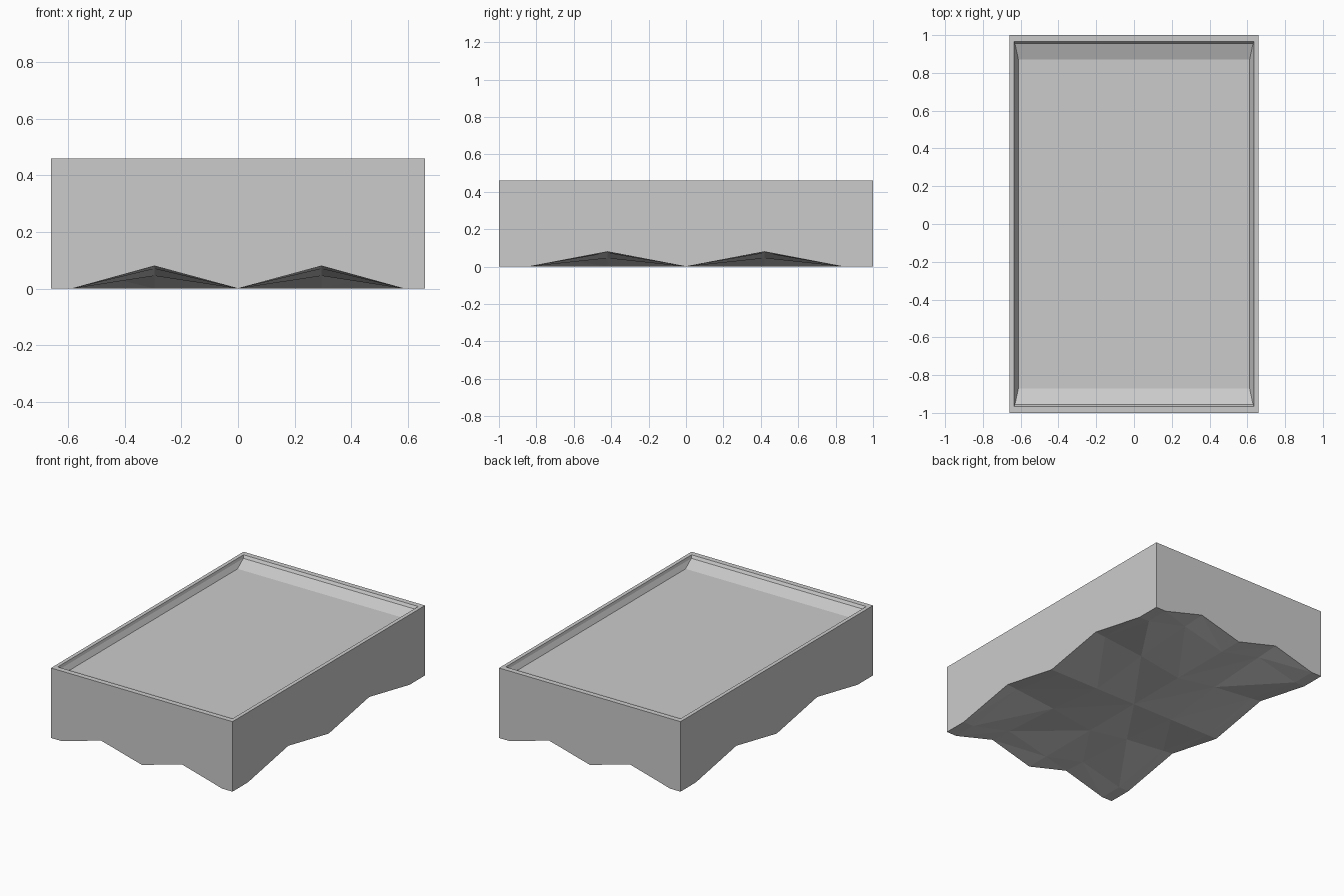
import bpy, bmesh

if "Cube" in bpy.data.objects:
    bpy.data.objects.remove(bpy.data.objects["Cube"])

W, D, TOP = 0.66, 1.0, 0.46

# Knot lines of the faceted underside (mirrored about both axes)
kx = [0, 0.295, 0.585, W]
ky = [0, 0.42, 0.84, D]
height = [[0, 0, 0, 0],
          [0, 0.045, 0.07, 0.08],
          [0, 0.073, 0, 0],
          [0, 0.08, 0, 0]]
idx = range(-3, 4)


def side(i):
    return -1 if i < 0 else 1


bm = bmesh.new()

# Faceted underside
grid = {(i, j): bm.verts.new((side(i) * kx[abs(i)], side(j) * ky[abs(j)],
                              height[abs(i)][abs(j)]))
        for i in idx for j in idx}
for i in range(-3, 3):
    for j in range(-3, 3):
        a, b, c, d = (grid[i, j], grid[i + 1, j], grid[i + 1, j + 1], grid[i, j + 1])
        same_sign = (i >= 0) == (j >= 0)
        tris = [(a, b, c), (a, c, d)] if same_sign else [(a, b, d), (b, c, d)]
        for t in tris:
            bm.faces.new(t)

# Top rim and stepped, sloped recess: half width, half depth, z
rings = []
for x, y, z in [(W, D, TOP), (0.635, 0.965, TOP), (0.63, 0.955, 0.442), (0.612, 0.87, 0.41)]:
    rings.append([bm.verts.new((sx * x, sy * y, z))
                  for sx, sy in [(-1, -1), (1, -1), (1, 1), (-1, 1)]])
for outer, inner in zip(rings, rings[1:]):
    for k in range(4):
        n = (k + 1) % 4
        bm.faces.new((outer[k], outer[n], inner[n], inner[k]))
bm.faces.new(rings[-1])

# Outer walls with a zigzag lower edge
edges = [[grid[i, -3] for i in idx], [grid[3, j] for j in idx],
         [grid[-i, 3] for i in idx], [grid[-3, -j] for j in idx]]
for k, low in enumerate(edges):
    bm.faces.new(low + [rings[0][(k + 1) % 4], rings[0][k]])

bmesh.ops.recalc_face_normals(bm, faces=bm.faces)
mesh = bpy.data.meshes.new("recessed_block")
bm.to_mesh(mesh)
bm.free()
bpy.context.collection.objects.link(bpy.data.objects.new("recessed_block", mesh))
